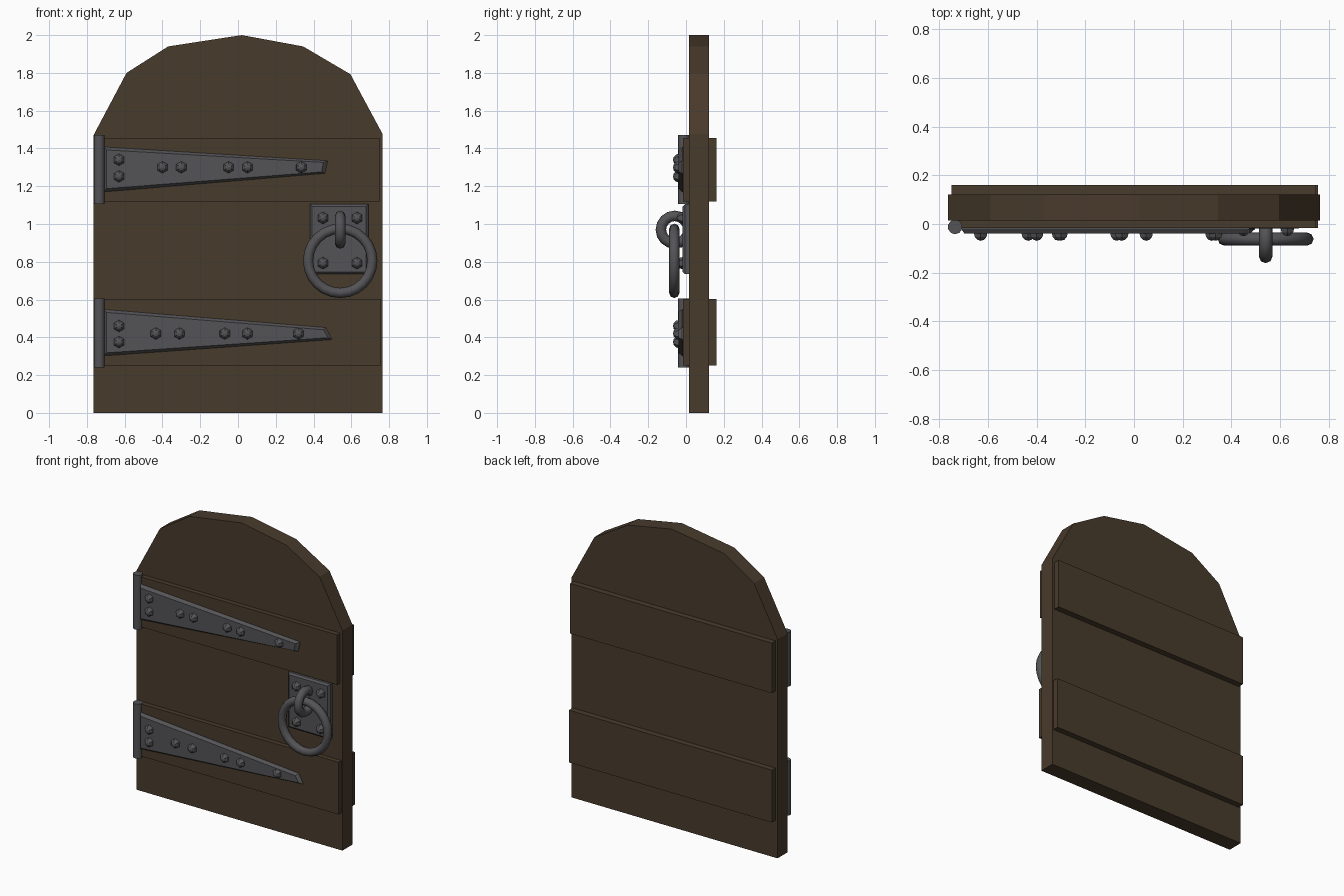
import bpy, bmesh, math
from mathutils import Matrix

if "Cube" in bpy.data.objects:
    bpy.data.objects.remove(bpy.data.objects["Cube"])


def material(name, rgb):
    m = bpy.data.materials.new(name)
    m.diffuse_color = (*rgb, 1)
    m.use_nodes = True
    m.node_tree.nodes["Principled BSDF"].inputs["Base Color"].default_value = m.diffuse_color
    return m


WOOD = material("dark_wood", (0.066, 0.043, 0.025))
IRON = material("grey_iron", (0.088, 0.088, 0.095))


def finish(name, bm, mat, smooth=False):
    bmesh.ops.recalc_face_normals(bm, faces=bm.faces)
    me = bpy.data.meshes.new(name)
    bm.to_mesh(me)
    bm.free()
    me.materials.append(mat)
    for p in me.polygons:
        p.use_smooth = smooth
    ob = bpy.data.objects.new(name, me)
    bpy.context.collection.objects.link(ob)
    return ob


def prism(name, front, back, y0, y1, mat):
    """Join a front outline and a back outline (x, z points) into a solid."""
    bm = bmesh.new()
    f = [bm.verts.new((x, y0, z)) for x, z in front]
    b = [bm.verts.new((x, y1, z)) for x, z in back]
    bm.faces.new(f)
    bm.faces.new(b[::-1])
    n = len(f)
    for i in range(n):
        j = (i + 1) % n
        bm.faces.new((f[i], b[i], b[j], f[j]))
    return finish(name, bm, mat)


def rect(x0, x1, z0, z1):
    return [(x0, z0), (x1, z0), (x1, z1), (x0, z1)]


def rivet(name, x, z, y):
    bm = bmesh.new()
    bmesh.ops.create_uvsphere(bm, u_segments=6, v_segments=6, radius=0.032)
    bm.transform(Matrix.Translation((x, y, z)) @ Matrix.Rotation(math.pi / 2, 4, 'X'))
    finish(name, bm, IRON)


def torus(name, major, minor, loc, n, m, axis):
    bm = bmesh.new()
    rings = []
    for i in range(n):
        a = 2 * math.pi * i / n
        ring = []
        for j in range(m):
            t = 2 * math.pi * j / m
            r, h = major + minor * math.cos(t), minor * math.sin(t)
            u, v = r * math.cos(a), r * math.sin(a)
            p = (u, h, v) if axis == 'Y' else (h, u, v)
            ring.append(bm.verts.new([p[k] + loc[k] for k in range(3)]))
        rings.append(ring)
    for i in range(n):
        for j in range(m):
            a, b = rings[i], rings[(i + 1) % n]
            k = (j + 1) % m
            bm.faces.new((a[j], b[j], b[k], a[k]))
    finish(name, bm, IRON, True)


# Arched door slab
arch = [(-0.765, 0), (0.765, 0), (0.765, 1.477), (0.595, 1.793), (0.345, 1.94),
        (0.02, 2.0), (-0.37, 1.94), (-0.59, 1.80), (-0.765, 1.47)]
prism("door_slab", arch, arch, 0.015, 0.121, WOOD)

# Cross battens standing proud on both faces
for name, z0, z1, x1 in (("lower_batten", 0.252, 0.603, 0.757),
                         ("upper_batten", 1.12, 1.456, 0.748)):
    r = rect(-0.75, x1, z0, z1)
    prism(name, r, r, -0.017, 0.161, WOOD)

# Hinges: tapered strap with chamfered rim, barrel and rivets
straps = {
    "upper": ([(-0.71, 1.17), (0.46, 1.268), (0.475, 1.335), (-0.71, 1.408)],
              [(-0.697, 1.187), (0.443, 1.276), (0.452, 1.326), (-0.697, 1.392)],
              (1.105, 1.47), (1.34, 1.252), 1.30, (-0.40, -0.30, -0.05, 0.05, 0.335)),
    "lower": ([(-0.71, 0.302), (0.498, 0.388), (0.465, 0.452), (-0.71, 0.548)],
              [(-0.697, 0.318), (0.478, 0.398), (0.452, 0.440), (-0.697, 0.532)],
              (0.24, 0.605), (0.46, 0.375), 0.42, (-0.435, -0.31, -0.07, 0.05, 0.32)),
}
for side, (back, front, (z0, z1), pair, row, xs) in straps.items():
    prism(side + "_strap", front, back, -0.039, -0.02, IRON)
    prism(side + "_strap_base", back, back, -0.02, -0.01, IRON)
    bm = bmesh.new()
    bmesh.ops.create_cone(bm, cap_ends=True, segments=10, radius1=0.03, radius2=0.03,
                          depth=z1 - z0)
    bm.transform(Matrix.Translation((-0.735, -0.012, (z0 + z1) / 2)))
    finish(side + "_hinge_barrel", bm, IRON, True)
    bpy.context.view_layer.objects.active = bpy.data.objects[side + "_hinge_barrel"]
    bpy.context.object.select_set(True)
    bpy.ops.object.shade_smooth_by_angle(angle=math.radians(40))
    bpy.context.object.select_set(False)
    for i, (x, z) in enumerate([(-0.63, z) for z in pair] + [(x, row) for x in xs]):
        rivet(f"{side}_strap_rivet_{i}", x, z, -0.037)

# Handle back plate with corner rivets
prism("handle_plate", rect(0.392, 0.678, 0.747, 1.093), rect(0.38, 0.69, 0.735, 1.105),
      -0.018, -0.006, IRON)
r = rect(0.38, 0.69, 0.735, 1.105)
prism("handle_plate_base", r, r, -0.006, 0.02, IRON)
for i, (x, z) in enumerate([(x, z) for x in (0.45, 0.63) for z in (0.793, 1.032)]):
    rivet(f"handle_plate_rivet_{i}", x, z, -0.018)

# Holding loop and pull ring
torus("handle_loop", 0.073, 0.028, (0.541, -0.06, 0.97), 16, 8, 'X')
torus("pull_ring", 0.17, 0.027, (0.541, -0.062, 0.805), 24, 8, 'Y')
